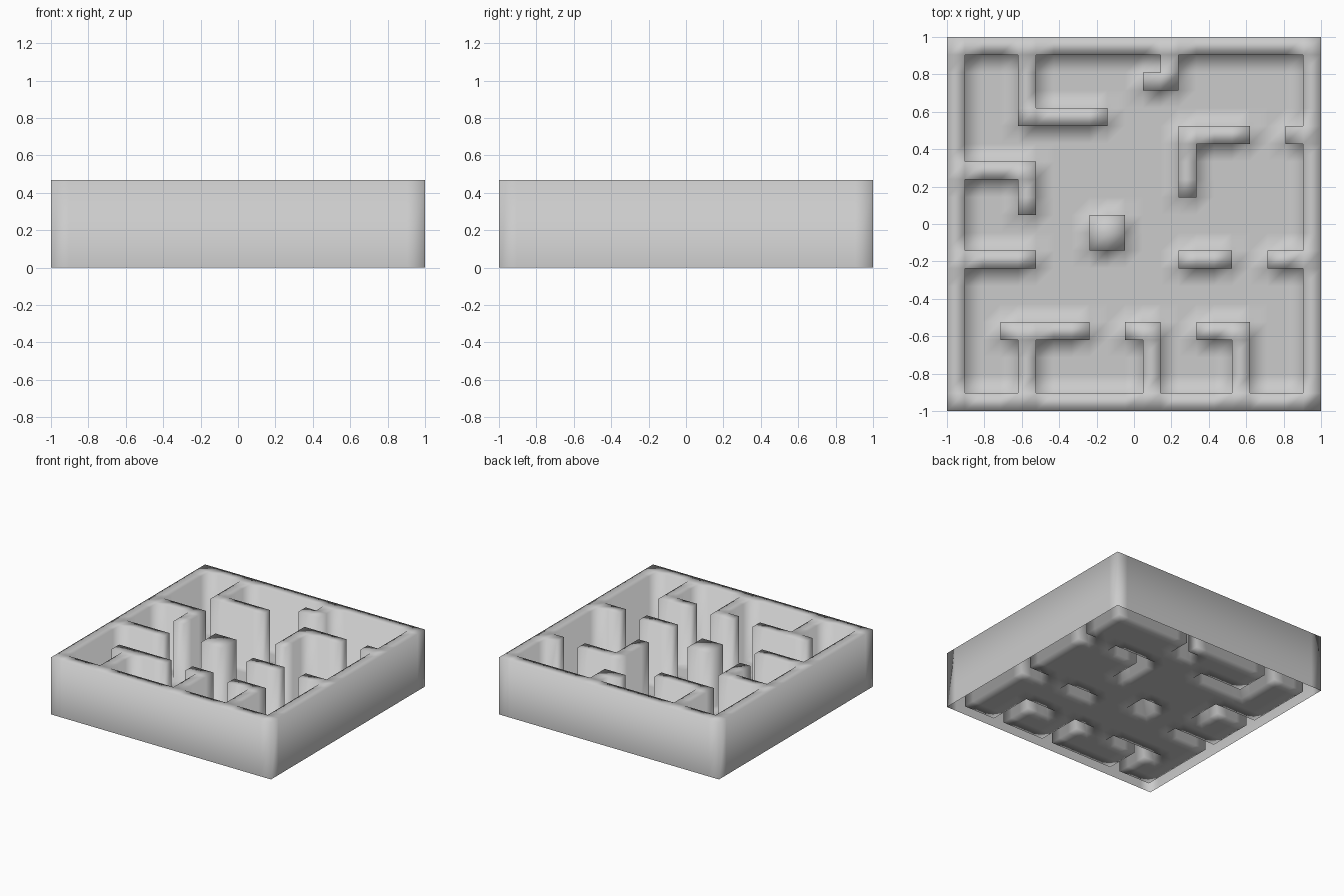
import bpy, bmesh

if "Cube" in bpy.data.objects:
    bpy.data.objects.remove(bpy.data.objects["Cube"])

N = 21            # cells per side
H = 0.468         # wall height

# Wall runs as cell ranges (x0, x1, y0, y1)
runs = [
    (0, 21, 0, 1), (0, 21, 20, 21), (0, 1, 0, 21), (20, 21, 0, 21),  # border
    (4, 5, 16, 20), (4, 9, 16, 17),
    (12, 13, 18, 20), (11, 13, 18, 19),
    (13, 17, 15, 16), (13, 14, 12, 16), (19, 20, 15, 16),
    (1, 5, 13, 14), (4, 5, 11, 14),
    (8, 10, 9, 11),                                                  # pillar
    (1, 5, 8, 9), (13, 16, 8, 9), (18, 20, 8, 9),
    (3, 8, 4, 5), (4, 5, 1, 5),
    (10, 12, 4, 5), (11, 12, 1, 5),
    (14, 17, 4, 5), (16, 17, 1, 5),
]


def is_wall(face):
    c = face.calc_center_median()
    i, j = int((c.x + 1) * N / 2), int((c.y + 1) * N / 2)
    return any(a <= i < b and d <= j < e for a, b, d, e in runs)


# Floor grid, wall cells raised as hollow walls open underneath
bm = bmesh.new()
bmesh.ops.create_grid(bm, x_segments=N, y_segments=N, size=1)
walls = [f for f in bm.faces if is_wall(f)]
res = bmesh.ops.extrude_face_region(bm, geom=walls)
for v in res["geom"]:
    if isinstance(v, bmesh.types.BMVert):
        v.co.z = H
old = [f for f in walls if f.is_valid and f.calc_center_median().z < 0.01]
if old:
    bmesh.ops.delete(bm, geom=old, context='FACES')
loose = [v for v in bm.verts if not v.link_faces]
bmesh.ops.delete(bm, geom=loose, context='VERTS')
bmesh.ops.recalc_face_normals(bm, faces=bm.faces[:])
bm.normal_update()
# Keep floor facing up
if sum(f.normal.z for f in bm.faces) < 0:
    bmesh.ops.reverse_faces(bm, faces=bm.faces[:])
for f in bm.faces:
    f.smooth = True

me = bpy.data.meshes.new("maze_walls_and_floor")
bm.to_mesh(me)
bm.free()
mat = bpy.data.materials.new("light_grey")
mat.diffuse_color = (0.6, 0.6, 0.6, 1)
mat.use_nodes = True
mat.node_tree.nodes["Principled BSDF"].inputs["Base Color"].default_value = mat.diffuse_color
me.materials.append(mat)
ob = bpy.data.objects.new("maze_walls_and_floor", me)
bpy.context.collection.objects.link(ob)
